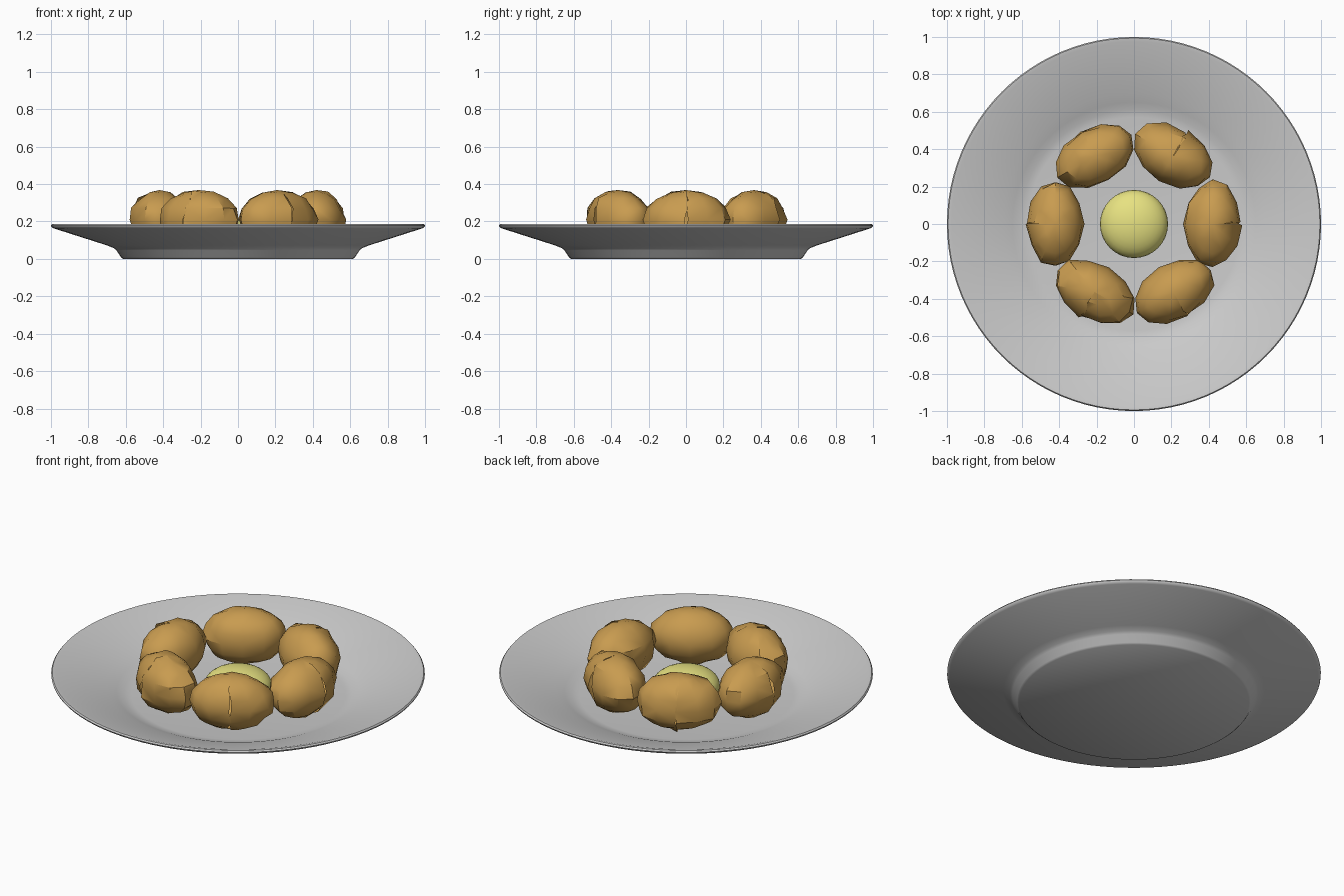
import bpy, bmesh, math, random
from mathutils import Vector

if "Cube" in bpy.data.objects:
    bpy.data.objects.remove(bpy.data.objects["Cube"])


def make_object(name, bm, color=None, angle=40):
    mesh = bpy.data.meshes.new(name)
    bm.normal_update()
    bm.to_mesh(mesh)
    bm.free()
    ob = bpy.data.objects.new(name, mesh)
    bpy.context.collection.objects.link(ob)
    if color:
        mat = bpy.data.materials.get(color[0]) or bpy.data.materials.new(color[0])
        mat.diffuse_color = color[1]
        mat.use_nodes = True
        mat.node_tree.nodes["Principled BSDF"].inputs["Base Color"].default_value = mat.diffuse_color
        mesh.materials.append(mat)
    bpy.ops.object.select_all(action='DESELECT')
    ob.select_set(True)
    bpy.context.view_layer.objects.active = ob
    bpy.ops.object.shade_smooth_by_angle(angle=math.radians(angle))
    return ob


# Plate: one closed lathe profile, from the underside centre to the inner floor
profile = [(0, 0), (0.615, 0), (0.625, 0.008), (0.65, 0.046), (0.665, 0.058),
           (0.70, 0.072), (0.985, 0.163), (0.997, 0.170), (1.0, 0.178),
           (0.994, 0.186), (0.975, 0.184), (0.70, 0.093), (0.65, 0.075),
           (0.61, 0.058), (0.57, 0.052), (0, 0.05)]
bm = bmesh.new()
verts = [bm.verts.new((r, 0, z)) for r, z in profile]
edges = [bm.edges.new(pair) for pair in zip(verts, verts[1:])]
bmesh.ops.spin(bm, geom=verts + edges, axis=(0, 0, 1), cent=(0, 0, 0),
               steps=96, angle=math.tau)
bmesh.ops.remove_doubles(bm, verts=bm.verts, dist=1e-4)
bmesh.ops.recalc_face_normals(bm, faces=bm.faces)
make_object("plate", bm)

# Dip: flattened ball in the middle
bm = bmesh.new()
bmesh.ops.create_uvsphere(bm, u_segments=32, v_segments=16, radius=1)
for v in bm.verts:
    v.co = Vector((v.co.x * 0.182, v.co.y * 0.182, v.co.z * 0.10 + 0.11))
make_object("centre_dip", bm, ("yellow", (0.80, 0.76, 0.22, 1)))


# Nugget: lumpy ellipsoid with a jagged open crack along its outer side
def nugget(name, turn, seed):
    rng = random.Random(seed)
    cols, rows = 12, 8
    wobble = lambda a: 1 + rng.uniform(-a, a)
    bm = bmesh.new()
    top = bm.verts.new((0, 0, 0.158))
    bottom = bm.verts.new((0, 0, -0.155))
    rings = []
    for j in range(1, rows):
        phi = math.pi * j / rows
        ring = []
        for i in range(cols + 1):
            th = math.tau * i / cols
            seam = i in (0, cols)
            k = wobble(0.08 if seam else 0.045)
            if seam:
                th += rng.uniform(-0.07, 0.07)
            ring.append(bm.verts.new((
                0.152 * math.sin(phi) * math.cos(th) * k,
                0.232 * math.sin(phi) * math.sin(th) * k,
                0.157 * math.cos(phi) * (1 + (k - 1) * 0.7))))
        rings.append(ring)
    for i in range(cols):
        bm.faces.new((top, rings[0][i], rings[0][i + 1]))
        bm.faces.new((bottom, rings[-1][i + 1], rings[-1][i]))
        for a, b in zip(rings, rings[1:]):
            bm.faces.new((a[i], b[i], b[i + 1], a[i + 1]))
    bmesh.ops.triangulate(bm, faces=bm.faces)
    ob = make_object(name, bm, ("golden_brown", (0.58, 0.33, 0.08, 1)), 35)
    ob.location = (0.42 * math.cos(turn), 0.42 * math.sin(turn), 0.21)
    ob.rotation_euler.z = turn


for n in range(6):
    nugget(f"nugget_{n + 1}", n * math.tau / 6, 11 + n)
